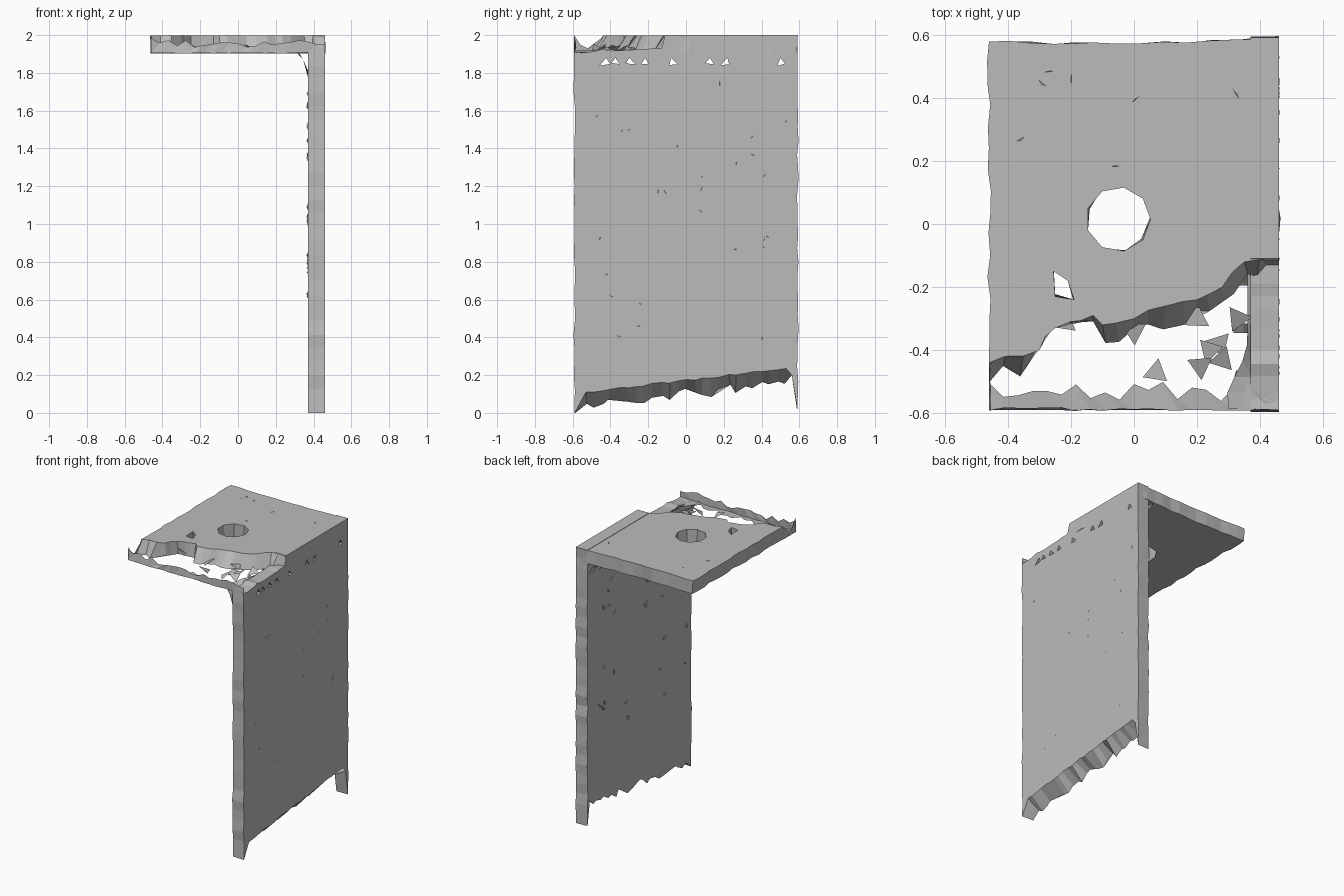
import bpy, bmesh, random
from math import sin, cos, tau
from mathutils import Vector

random.seed(4)
R = random.uniform
if "Cube" in bpy.data.objects:
    bpy.data.objects.remove(bpy.data.objects["Cube"])

grey = bpy.data.materials.new("stone_grey")
grey.use_nodes = True
colour = (0.5, 0.5, 0.5, 1)
grey.diffuse_color = colour
grey.node_tree.nodes["Principled BSDF"].inputs["Base Color"].default_value = colour


def finish(name, bm):
    bmesh.ops.recalc_face_normals(bm, faces=bm.faces[:])
    mesh = bpy.data.meshes.new(name)
    bm.to_mesh(mesh)
    bm.free()
    mesh.materials.append(grey)
    ob = bpy.data.objects.new(name, mesh)
    bpy.context.collection.objects.link(ob)
    return ob


def rough(points, step=0.06, amount=0.006):
    """Chipped polyline through the points, without the last one."""
    out = []
    for a, b in zip(points, points[1:]):
        a, b = Vector(a), Vector(b)
        n = max(1, round((b - a).length / step))
        for i in range(n):
            p = a.lerp(b, i / n)
            out.append(p if i == 0 else p + Vector((R(-amount, amount), R(-amount, amount))))
    return out


def panel(name, loops, back, place):
    """Fill an outline with holes, give it thickness and bend the back edge."""
    bm = bmesh.new()
    for loop in loops:
        vs = [bm.verts.new((p[0], p[1], 0)) for p in loop]
        for a, b in zip(vs, vs[1:] + vs[:1]):
            bm.edges.new((a, b))
    bmesh.ops.triangle_fill(bm, edges=bm.edges[:], use_beauty=True)
    ext = bmesh.ops.extrude_face_region(bm, geom=bm.faces[:], use_keep_orig=True)
    for v in ext["geom"]:
        if isinstance(v, bmesh.types.BMVert):
            u, w = back(v.co.x, v.co.y)
            v.co = (u, w, 1)
    for v in bm.verts:
        v.co = place(*v.co)
    return finish(name, bm)


def sheet(name, rows, keep=lambda i, j: True):
    """Thin skin stretched between rows of points."""
    bm = bmesh.new()
    grid = [[bm.verts.new(p) for p in row] for row in rows]
    for j in range(len(grid) - 1):
        for i in range(len(grid[0]) - 1):
            if keep(i, j):
                a, b = grid[j][i:i + 2]
                d, c = grid[j + 1][i:i + 2]
                bm.faces.new((a, b, c))
                bm.faces.new((a, c, d))
    return finish(name, bm)


# Upright wall: slanted ragged foot, lowered top at the damaged front corner
gaps = [-0.43, -0.37, -0.29, -0.22, -0.07, 0.13, 0.21, 0.5]
foot = rough([(-0.53, 0.11), (0.53, 0.235)], 0.045)
wall = [(-0.59, 0.0)] + foot + [(0.53, 0.235), (0.56, 0.2), (0.59, 0.02)]
wall += rough([(0.592, 0.1), (0.592, 2.0)], 0.07, 0.004)
wall += rough([(0.592, 2.0), (-0.11, 2.0)], 0.08, 0.0)
wall += rough([(-0.11, 2.0), (-0.13, 1.93), (-0.592, 1.91)], 0.05, 0.012)
wall += rough([(-0.592, 1.91), (-0.592, 0.06)], 0.07, 0.004)
slits = [[(y - R(0.015, 0.03), 1.835 + R(0, 0.02)), (y + R(0.015, 0.03), 1.84 + R(0, 0.01)),
          (y + R(-0.01, 0.01), 1.88)] for y in gaps]


def wall_back(y, z):
    if z < 0.3 and abs(y) < 0.55:
        return y + R(-0.01, 0.01), z - R(0.045, 0.1)
    return (y + (R(-0.007, 0) if y > 0.58 else R(0, 0.007) if y < -0.58 else 0), z)


panel("upright_wall", [wall] + slits, wall_back,
      lambda u, v, w: (0.46 - 0.09 * w, u, v))

# Top slab: broken front edge, round hole and a small puncture
broken = [(-0.46, -0.44), (-0.3, -0.4), (-0.25, -0.33), (-0.13, -0.29), (-0.1, -0.32), (0.0, -0.3),
          (0.1, -0.26), (0.2, -0.24), (0.28, -0.2), (0.35, -0.12), (0.455, -0.115)]
slab = rough(broken, 0.05, 0.008)
slab += rough([(0.455, -0.115), (0.455, 0.585), (-0.2, 0.572), (-0.46, 0.578), (-0.46, -0.44)], 0.07)
ring = [(-0.05 + 0.102 * cos(tau * i / 9), 0.015 + 0.102 * sin(tau * i / 9)) for i in range(9)]
puncture = [(-0.255, -0.15), (-0.21, -0.18), (-0.19, -0.24), (-0.25, -0.23)]


def slab_back(x, y):
    if y < -0.1 and abs(x) < 0.45 and (x, y) not in puncture:
        if -0.31 < x < -0.11:
            return x, y + R(-0.02, 0.02)
        return x + R(-0.01, 0.01), y - R(0.03, 0.075)
    if x < -0.44:
        return x + R(0, 0.012), y - (0.06 if y < -0.42 else 0)
    return x + R(-0.006, 0.006), y + R(-0.006, 0.006)


panel("top_slab", [slab, ring, puncture], slab_back,
      lambda u, v, w: (u, v, 1.997 - 0.095 * w))

# Sloping brace under the slab, open where the wall is punctured
ys = [-0.585 + 0.03 * i for i in range(40)]
sheet("corner_brace",
      [[(0.32 + R(-0.005, 0.005), y, 1.903) for y in ys],
       [(0.345, y, 1.87) for y in ys],
       [(0.372, y, 1.79 + R(-0.02, 0.02)) for y in ys]],
      lambda i, j: all(abs(ys[i] + 0.015 - g) > 0.035 for g in gaps))

# Torn front lip: ragged floor, front face and a turned-in top edge
xs = [-0.46 + 0.046 * i for i in range(21)]
sheet("front_lip",
      [[(x, -0.53 + R(-0.035, 0.03), 1.91) for x in xs],
       [(x, -0.59, 1.902 + R(0, 0.006)) for x in xs],
       [(x, -0.593 + R(0, 0.012), 1.955 + R(-0.02, 0.02) + max(0, -0.38 - x) * 0.4) for x in xs]])
ends = [-0.592, -0.56, -0.52, -0.48, -0.44]
sheet("left_lip", [[(-0.46, y, 1.903) for y in ends],
                   [(-0.46 + R(0, 0.01), y, z) for y, z in zip(ends, (2.0, 1.95, 1.93, 1.96, 1.99))]])

# Loose floor remnants beside the wall
steps = [-0.585 + 0.05 * i for i in range(10)]
sheet("floor_remnant", [[(0.372, y, 1.905) for y in steps],
                        [(0.36 - max(0, -0.38 - y) * R(0.25, 0.5), y, 1.91 + R(-0.005, 0.02)) for y in steps]])
shards = [(0.24, -0.40), (0.27, -0.38), (0.21, -0.45), (0.28, -0.43), (0.07, -0.47), (0.2, -0.3),
          (0.0, -0.34), (-0.2, -0.27), (-0.22, -0.31), (0.33, -0.3)]
bm = bmesh.new()
for x, y in shards:
    t = R(0, tau)
    bm.faces.new([bm.verts.new((x + 0.045 * cos(t + k * 2.1), y + 0.045 * sin(t + k * 2.1),
                                1.925 + R(-0.02, 0.03))) for k in range(3)])
finish("torn_shards", bm)

# Small flakes scattered over the wall faces and the slab
bm = bmesh.new()


def flake(place):
    u, v, t = R(-0.55, 0.55), R(0.0, 1.0), R(0, tau)
    base = [bm.verts.new(place(u + r * cos(t + k), v, r * sin(t + k), 0))
            for k, r in ((0, 0.03), (2.8, 0.025), (4.2, 0.012))]
    tip = bm.verts.new(place(u, v, 0, 0.009))
    for a, b in zip(base, base[1:] + base[:1]):
        bm.faces.new((a, b, tip))


for i in range(26):
    flake(lambda u, v, d, h: (0.458 + h * 0.4, u, 0.38 + 1.4 * v + d))
    flake(lambda u, v, d, h: (0.372 - h, u, 0.38 + 1.35 * v + d))
for i in range(7):
    flake(lambda u, v, d, h: (0.7 * u - 0.03, 0.15 + 0.38 * v + d, 1.996 + h * 0.4))
finish("surface_flakes", bm)
